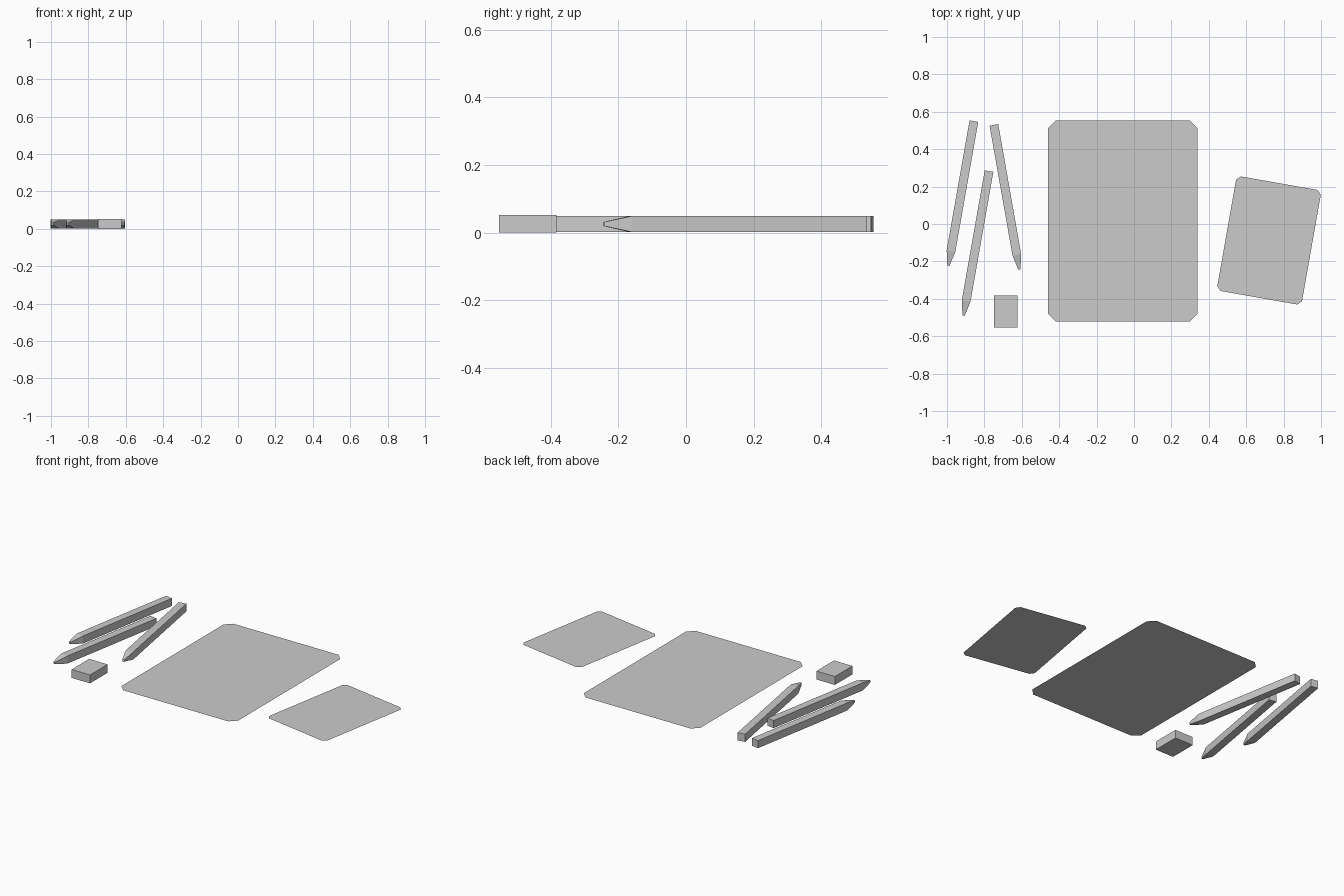
import bpy
import bmesh
from math import radians

if "Cube" in bpy.data.objects:
    bpy.data.objects.remove(bpy.data.objects["Cube"], do_unlink=True)

# Single plain colour
GREY = (0.6, 0.6, 0.6, 1)
grey = bpy.data.materials.new("light grey")
grey.use_nodes = True
grey.diffuse_color = GREY
grey.node_tree.nodes["Principled BSDF"].inputs["Base Color"].default_value = GREY


def finish(name, bm, location, turn=0):
    """Turn a bmesh into a placed, coloured object."""
    bmesh.ops.recalc_face_normals(bm, faces=bm.faces)
    mesh = bpy.data.meshes.new(name)
    bm.to_mesh(mesh)
    bm.free()
    mesh.materials.append(grey)
    obj = bpy.data.objects.new(name, mesh)
    obj.location = location
    obj.rotation_euler.z = radians(turn)
    bpy.context.collection.objects.link(obj)


def sheet(name, width, depth, cut, location, turn=0):
    """Flat sheet of paper with clipped corners, facing up."""
    w, d = width / 2, depth / 2
    outline = [(w, cut - d), (w, d - cut), (w - cut, d), (cut - w, d),
               (-w, d - cut), (-w, cut - d), (cut - w, -d), (w - cut, -d)]
    bm = bmesh.new()
    face = bm.faces.new([bm.verts.new((x, y, 0)) for x, y in outline])
    face.normal_update()
    mesh_up = face.normal.z > 0
    finish(name, bm, location, turn)
    if not mesh_up:
        bpy.data.objects[name].data.flip_normals()


def pencil(name, back, turn):
    """Square pencil running towards -y, tapering to a small blunt tip."""
    bm = bmesh.new()
    rings = []
    for y, half in ((0, 0.0235), (-0.705, 0.0235), (-0.785, 0.006)):
        rings.append([bm.verts.new((sx * half, y, sz * half))
                      for sx, sz in ((-1, -1), (1, -1), (1, 1), (-1, 1))])
    for a, b in zip(rings, rings[1:]):
        for i in range(4):
            j = (i + 1) % 4
            bm.faces.new((a[i], a[j], b[j], b[i]))
    bm.faces.new(rings[0])
    bm.faces.new(rings[-1])
    finish(name, bm, (*back, 0.0255), turn)


# Paper
sheet("large_sheet", 0.797, 1.075, 0.04, (-0.06, 0.016, 0))
sheet("small_sheet", 0.46, 0.622, 0.022, (0.722, -0.088, 0), -10)

# Pencils
pencil("outer_pencil", (-0.856, 0.55), -10)
pencil("middle_pencil", (-0.775, 0.283), -10)
pencil("inner_pencil", (-0.749, 0.53), 10)

# Eraser block
bm = bmesh.new()
bmesh.ops.create_cube(bm, size=1)
bmesh.ops.scale(bm, vec=(0.126, 0.171, 0.052), verts=bm.verts)
finish("eraser", bm, (-0.686, -0.4675, 0.026))
